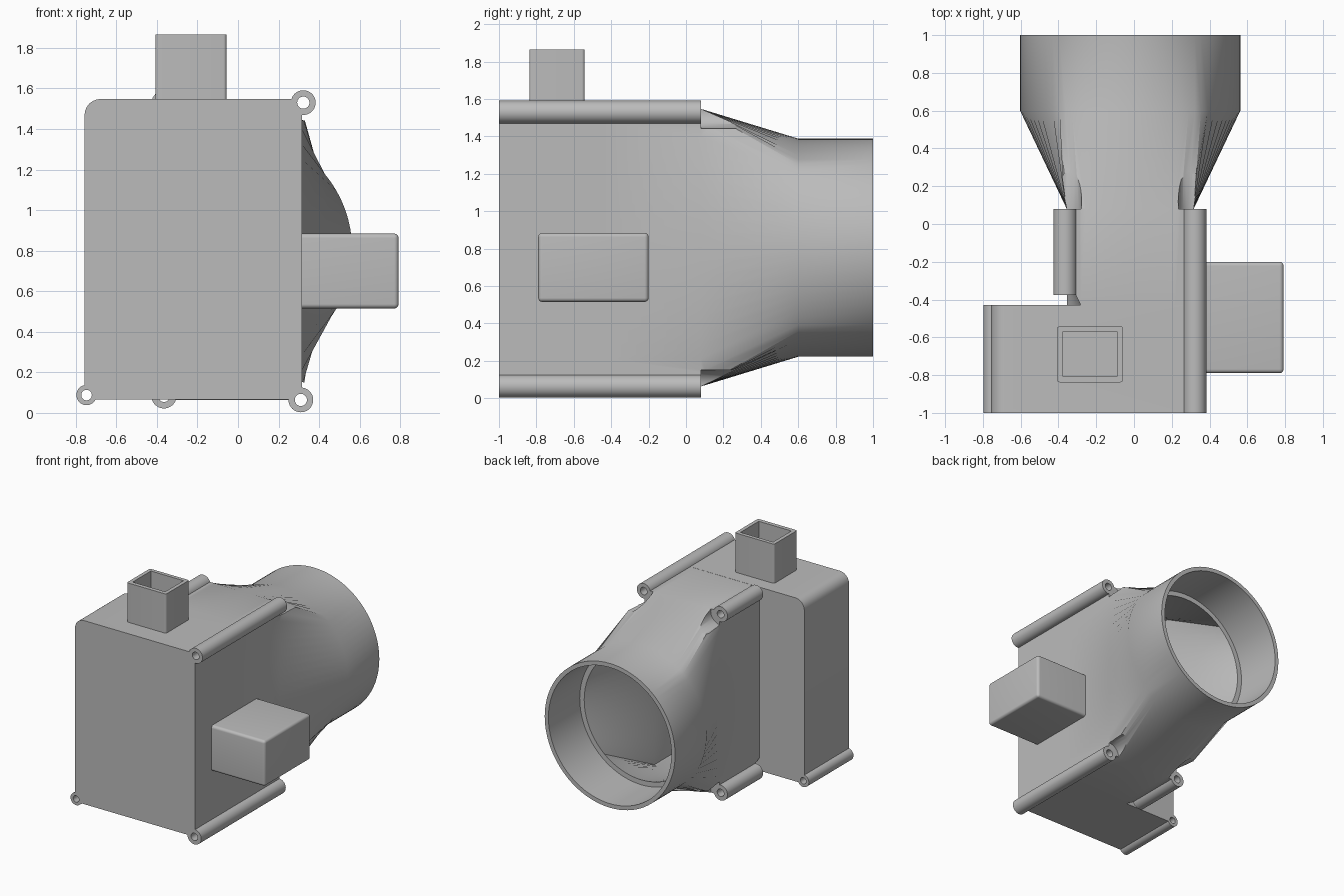
import bpy, bmesh, math
from mathutils import Matrix, Vector

cube = bpy.data.objects.get("Cube")
if cube:
    bpy.data.objects.remove(cube)

grey = bpy.data.materials.new("plain_grey")
grey.use_nodes = True
COLOUR = (0.5, 0.5, 0.5, 1)
grey.diffuse_color = COLOUR
grey.node_tree.nodes["Principled BSDF"].inputs["Base Color"].default_value = COLOUR


def finish(name, bm):
    bmesh.ops.recalc_face_normals(bm, faces=bm.faces)
    mesh = bpy.data.meshes.new(name)
    bm.to_mesh(mesh)
    bm.free()
    ob = bpy.data.objects.new(name, mesh)
    bpy.context.collection.objects.link(ob)
    mesh.materials.append(grey)
    return ob


def select(ob):
    bpy.ops.object.select_all(action='DESELECT')
    ob.select_set(True)
    bpy.context.view_layer.objects.active = ob


def cut(ob, cutters):
    for c in cutters:
        c.hide_render = True
        mod = ob.modifiers.new("cut", 'BOOLEAN')
        mod.operation = 'DIFFERENCE'
        mod.solver = 'EXACT'
        mod.object = c
        select(ob)
        bpy.ops.object.modifier_apply(modifier=mod.name)
        bpy.data.objects.remove(c)


def box(name, lo, hi, bevel=0, pick=None):
    lo, hi = Vector(lo), Vector(hi)
    bm = bmesh.new()
    bmesh.ops.create_cube(bm, size=1)
    for v in bm.verts:
        v.co = (lo + hi) / 2 + v.co * (hi - lo)
    if bevel:
        edges = [e for e in bm.edges if pick(e)]
        bmesh.ops.bevel(bm, geom=edges, offset=bevel, segments=6, profile=0.5, affect='EDGES')
    return finish(name, bm)


def rod(name, x, z, y0, y1, r0, r1=None):
    bm = bmesh.new()
    turn = Matrix.Translation((x, (y0 + y1) / 2, z)) @ Matrix.Rotation(-math.pi / 2, 4, 'X')
    bmesh.ops.create_cone(bm, cap_ends=True, segments=40, radius1=r0,
                          radius2=r0 if r1 is None else r1, depth=y1 - y0, matrix=turn)
    return finish(name, bm)


# Duct centre and the rectangular neck it blends into
CX, CZ, HX, HZ = -0.02, 0.805, 0.336, 0.742
SEAM, NECK, COLLAR, BACK, FRONT = -0.43, 0.08, 0.6, 1.0, -1.0
STEPS = 20


def rect_ring(y, inset=0):
    hx, hz = HX - inset, HZ - inset
    corners = [(hx, hz), (-hx, hz), (-hx, -hz), (hx, -hz)]
    pts = []
    for i, a in enumerate(corners):
        b = corners[(i + 1) % 4]
        for k in range(STEPS):
            t = k / STEPS
            pts.append((CX + a[0] + (b[0] - a[0]) * t, y, CZ + a[1] + (b[1] - a[1]) * t))
    return pts


def round_ring(y, r):
    c = math.radians(50)
    stops = [c, math.pi - c, math.pi + c, 2 * math.pi - c, 2 * math.pi + c]
    pts = []
    for a, b in zip(stops, stops[1:]):
        for k in range(STEPS):
            t = a + (b - a) * k / STEPS
            pts.append((CX + r * math.cos(t), y, CZ + r * math.sin(t)))
    return pts


# Rear housing, blend and round collar as one hollow wall
WALL = 0.09
rings = [rect_ring(SEAM), rect_ring(NECK), round_ring(COLLAR, 0.583), round_ring(BACK, 0.583),
         round_ring(BACK, 0.55), round_ring(COLLAR, 0.55), round_ring(COLLAR, 0.51),
         rect_ring(NECK, WALL), rect_ring(SEAM, WALL)]
bm = bmesh.new()
loops = [[bm.verts.new(p) for p in ring] for ring in rings]
for a, b in zip(loops, loops[1:] + loops[:1]):
    for i in range(len(a)):
        j = (i + 1) % len(a)
        bm.faces.new((a[i], a[j], b[j], b[i]))
duct = finish("rear_duct", bm)

# Screw tubes: name, x, z, start, end, radius, hole radius
TUBES = [("upper_left_tube", 0.322, 1.53, FRONT, NECK, 0.061, 0.03),
         ("lower_left_tube", 0.31, 0.064, FRONT, NECK, 0.061, 0.03),
         ("upper_right_tube", -0.365, 1.527, -0.375, NECK, 0.062, 0.03),
         ("lower_right_tube", -0.365, 0.084, -0.375, NECK, 0.062, 0.03),
         ("front_right_tube", -0.747, 0.088, FRONT, SEAM, 0.05, 0.026)]

# Front housing with one rounded upper corner
front = box("front_housing", (-0.757, FRONT, 0.065), (0.316, SEAM, 1.548), 0.08,
            lambda e: all(v.co.x < -0.7 and v.co.z > 1.5 for v in e.verts))
cavity = box("cavity", (-0.69, -0.95, 0.14), (0.226, -0.48, 1.46))
opening = box("opening", (CX - HX + WALL, -0.6, CZ - HZ + WALL),
              (CX + HX - WALL, -0.4, CZ + HZ - WALL))
inlet_hole = box("inlet_hole", (-0.378, -0.805, 1.4), (-0.087, -0.572, 1.7))
cut(front, [cavity, opening, inlet_hole])

parts = [duct, front]
for name, x, z, y0, y1, r, hole in TUBES:
    tube = rod(name, x, z, y0, y1, r)
    cut(tube, [rod("drill", x, z, y0 - 0.1, y1 + 0.1, hole)])
    parts.append(tube)
    if y0 == FRONT:
        cut(front, [rod("drill", x, z, FRONT - 0.1, SEAM + 0.1, hole)])
    if y1 == NECK:
        # Clearance pocket in the blend behind each tube
        cut(duct, [rod("drill", x, z, SEAM - 0.1, NECK + 0.05, hole),
                   rod("pocket", x, z, NECK, 0.5, 0.088)])
        if y0 > SEAM:
            cut(duct, [rod("relief", x, z, SEAM - 0.01, y0, 0.09, 0.06)])

# Square inlet on top
inlet = box("top_inlet", (-0.408, -0.838, 1.53), (-0.057, -0.542, 1.865), 0.015,
            lambda e: abs(e.verts[0].co.z - e.verts[1].co.z) > 0.1)
cut(inlet, [box("inlet_bore", (-0.378, -0.805, 1.4), (-0.087, -0.572, 2))])
parts.append(inlet)

# Motor block on the side, rounded on its free edges
parts.append(box("side_block", (0.3, -0.79, 0.515), (0.792, -0.2, 0.884), 0.022,
                 lambda e: any(v.co.x > 0.5 for v in e.verts)))

for ob in parts:
    select(ob)
    bpy.ops.object.shade_smooth_by_angle(angle=math.radians(30))
